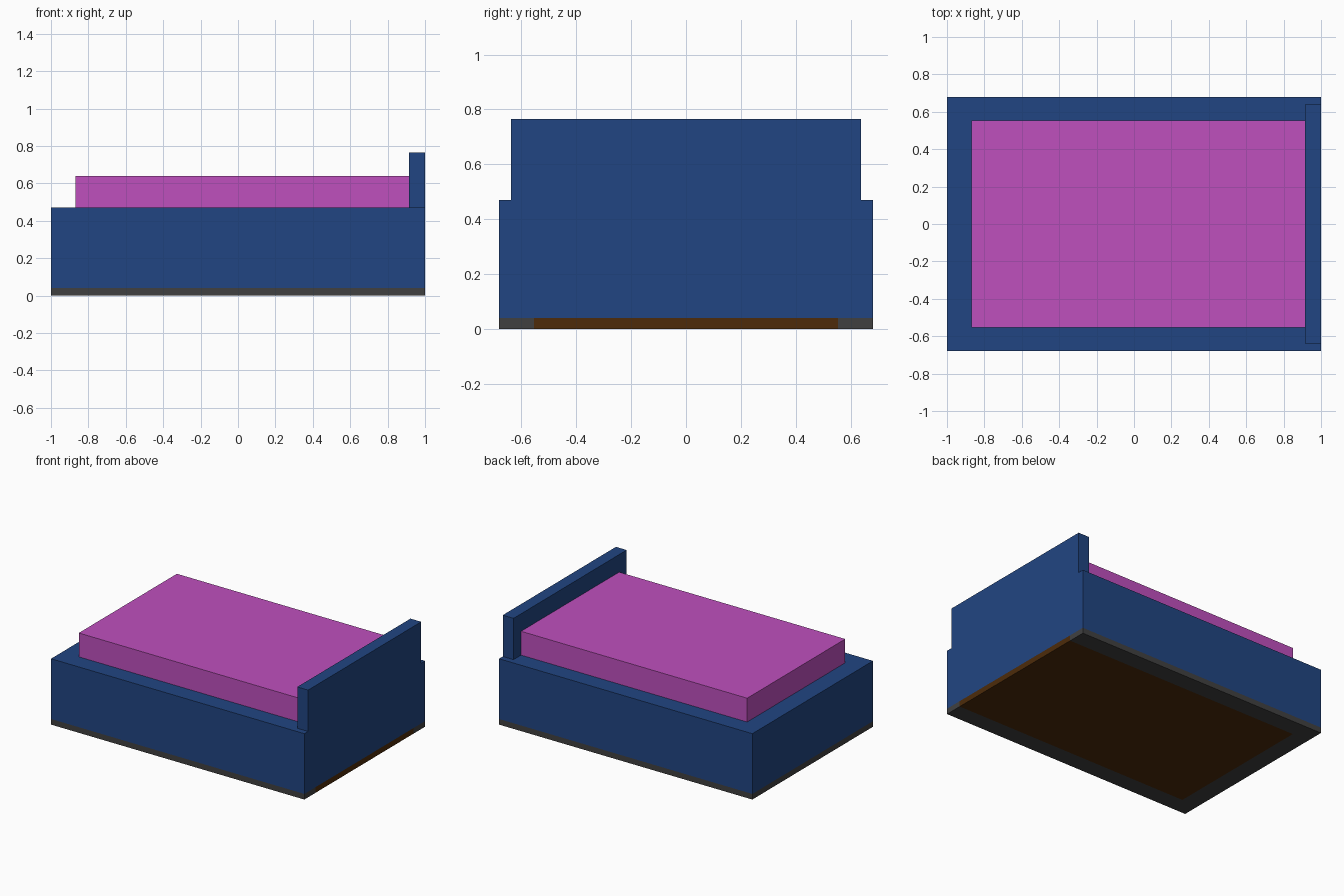
import bpy
import bmesh

cube = bpy.data.objects.get("Cube")
if cube:
    bpy.data.objects.remove(cube, do_unlink=True)


def material(name, rgb):
    mat = bpy.data.materials.new(name)
    mat.use_nodes = True
    mat.diffuse_color = (*rgb, 1)
    mat.node_tree.nodes["Principled BSDF"].inputs["Base Color"].default_value = (*rgb, 1)
    return mat


def prism(name, outline, z0, z1, mat):
    """Extrude a flat xy outline (counter-clockwise) from z0 up to z1."""
    bm = bmesh.new()
    face = bm.faces.new([bm.verts.new((x, y, z0)) for x, y in outline])
    top = bmesh.ops.extrude_face_region(bm, geom=[face])["geom"]
    verts = [v for v in top if isinstance(v, bmesh.types.BMVert)]
    bmesh.ops.translate(bm, verts=verts, vec=(0, 0, z1 - z0))
    bmesh.ops.recalc_face_normals(bm, faces=bm.faces)
    mesh = bpy.data.meshes.new(name)
    bm.to_mesh(mesh)
    bm.free()
    mesh.materials.append(mat)
    obj = bpy.data.objects.new(name, mesh)
    bpy.context.collection.objects.link(obj)
    return obj


def rect(x0, x1, y):
    return [(x0, -y), (x1, -y), (x1, y), (x0, y)]


blue = material("blue_fabric", (0.0152, 0.0595, 0.2232))
magenta = material("magenta_bedding", (0.521, 0.0802, 0.515))
grey = material("dark_grey", (0.0513, 0.0513, 0.0513))
brown = material("dark_brown_wood", (0.0742, 0.0242, 0.003))

# Footprint sizes shared by the parts
HALF_X, HALF_Y = 1.0, 0.68
INNER_X, INNER_Y = -0.87, 0.553
PLINTH_TOP, BASE_TOP = 0.04, 0.47
BOARD_X = 0.915

# U-shaped plinth, open at the head end
prism("plinth", [(-HALF_X, -HALF_Y), (HALF_X, -HALF_Y), (HALF_X, -INNER_Y),
                 (INNER_X, -INNER_Y), (INNER_X, INNER_Y), (HALF_X, INNER_Y),
                 (HALF_X, HALF_Y), (-HALF_X, HALF_Y)], 0, PLINTH_TOP, grey)

# Wooden panel filling the plinth
prism("bottom_panel", rect(INNER_X, HALF_X, INNER_Y), 0, PLINTH_TOP, brown)

# Bed base, mattress and headboard
prism("bed_base", rect(-HALF_X, HALF_X, HALF_Y), PLINTH_TOP, BASE_TOP, blue)
prism("mattress", rect(INNER_X, BOARD_X, INNER_Y), BASE_TOP, 0.64, magenta)
prism("headboard", rect(BOARD_X, HALF_X, 0.638), BASE_TOP, 0.765, blue)
